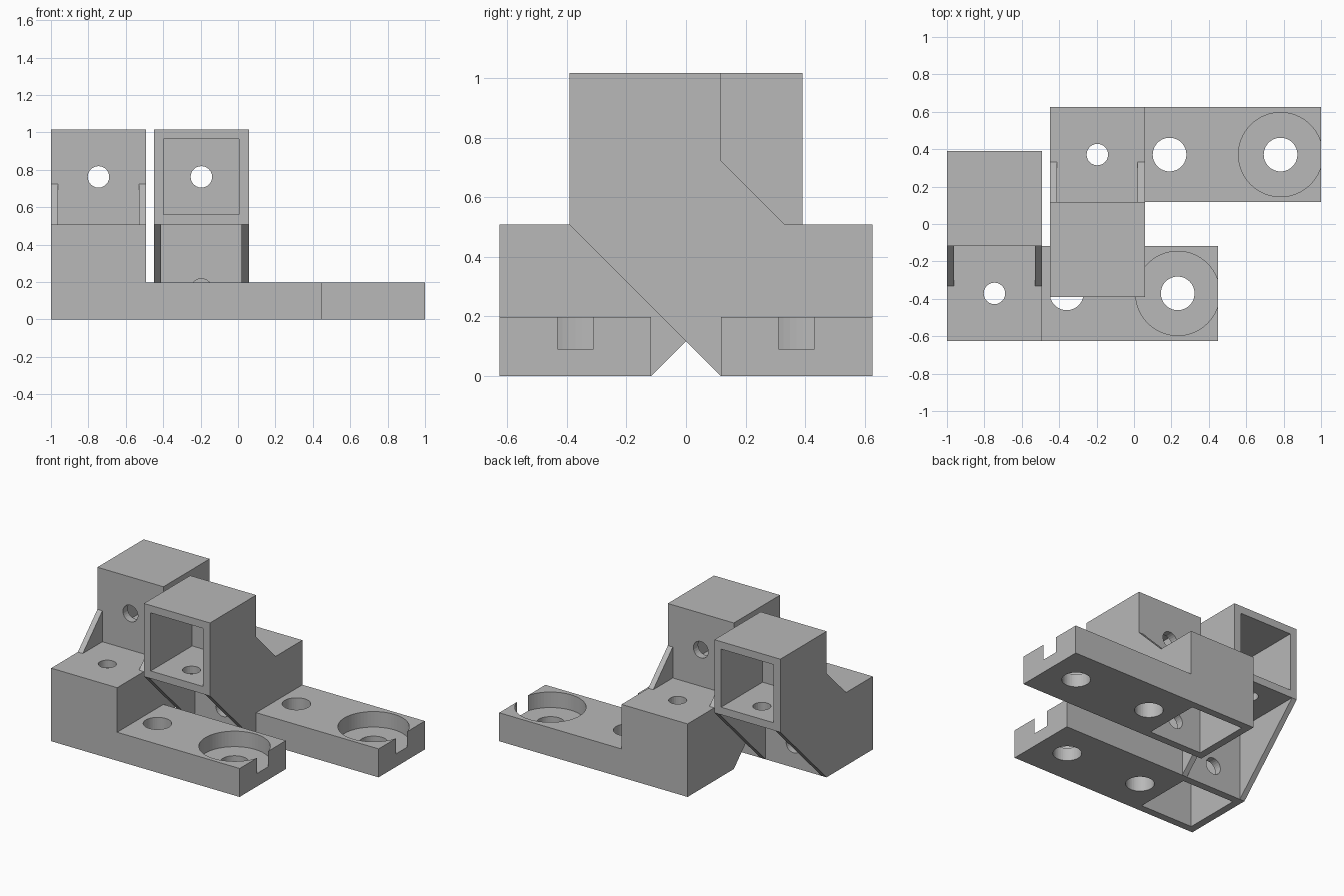
import bpy
import bmesh
from mathutils import Matrix, Vector

old = bpy.data.objects.get("Cube")
if old:
    bpy.data.objects.remove(old, do_unlink=True)

grey = bpy.data.materials.new("plain grey")
grey.use_nodes = True
grey.diffuse_color = (0.48, 0.48, 0.48, 1)
grey.node_tree.nodes["Principled BSDF"].inputs["Base Color"].default_value = (0.48, 0.48, 0.48, 1)

W = 0.508          # outer side of each square block
T = 0.052          # wall thickness
WEB = 0.038        # gusset thickness
INNER = 0.117      # distance of the inner foot wall from the centre line
OUTER = INNER + W
REACH = INNER - W  # open end of the upper block
MID = W / 2
LOW = 0.16         # distance of the offset screw holes from the open end


def finish(name, bm):
    bmesh.ops.recalc_face_normals(bm, faces=bm.faces)
    mesh = bpy.data.meshes.new(name)
    bm.to_mesh(mesh)
    bm.free()
    mesh.materials.append(grey)
    ob = bpy.data.objects.new(name, mesh)
    bpy.context.collection.objects.link(ob)
    return ob


def prism(name, points, offset):
    """Extrude a closed 3D outline along an offset."""
    bm = bmesh.new()
    face = bm.faces.new([bm.verts.new(p) for p in points])
    grown = bmesh.ops.extrude_face_region(bm, geom=[face])["geom"]
    verts = [g for g in grown if isinstance(g, bmesh.types.BMVert)]
    bmesh.ops.translate(bm, verts=verts, vec=offset)
    return finish(name, bm)


def box(name, lo, hi):
    bm = bmesh.new()
    lo, hi = Vector(lo), Vector(hi)
    bmesh.ops.create_cube(bm, size=1, matrix=Matrix.Translation((lo + hi) / 2)
                          @ Matrix.Diagonal((*(hi - lo), 1)))
    return finish(name, bm)


def drill(centre, radius, depth, axis="Z", sides=48):
    bm = bmesh.new()
    turn = Matrix.Rotation(1.5707963, 4, "X") if axis == "Y" else Matrix()
    bmesh.ops.create_cone(bm, cap_ends=True, segments=sides, radius1=radius, radius2=radius,
                          depth=depth, matrix=Matrix.Translation(centre) @ turn)
    return finish("cutter", bm)


def carve(ob, cutters):
    """Subtract the cutters, then delete them."""
    for c in cutters:
        c.hide_render = True
        mod = ob.modifiers.new("cut", "BOOLEAN")
        mod.operation, mod.solver, mod.object = "DIFFERENCE", "EXACT", c
    deps = bpy.context.evaluated_depsgraph_get()
    mesh = bpy.data.meshes.new_from_object(ob.evaluated_get(deps))
    ob.modifiers.clear()
    ob.data = mesh
    for c in cutters:
        bpy.data.objects.remove(c, do_unlink=True)


def bracket(prefix, x0, mirrored):
    mx = x0 + MID
    my = INNER + MID

    # Foot block with the long flat arm, hollow from below
    outline = [(0, 0), (1.45, 0), (1.45, 0.198), (W, 0.198), (W, W), (0, W)]
    foot = prism(prefix + "_foot_and_arm", [(x0 + x, INNER, z) for x, z in outline], (0, W, 0))
    bore = x0 + 1.2335
    carve(foot, [
        box("cutter", (x0 + T, INNER + T, -0.1), (x0 + W - T, OUTER - T, W - T)),
        drill((mx, my, W), 0.0575, 0.3, sides=24),
        drill((mx, INNER, LOW), 0.0575, 0.2, "Y", 24),
        drill((x0 + 0.64, my, 0.1), 0.09, 0.5),
        drill((bore, my, 0.1), 0.09, 0.5),
        drill((bore, my, 0.29), 0.225, 0.4, sides=64),
    ])

    # Upper block, hollow from its open end
    top = box(prefix + "_upper_block", (x0, REACH, W), (x0 + W, INNER, 2 * W))
    carve(top, [
        box("cutter", (x0 + T, REACH - 0.1, W + T), (x0 + W - T, INNER - T, 2 * W - T)),
        drill((mx, INNER, W + MID), 0.0575, 0.3, "Y", 24),
        drill((mx, REACH + LOW, W), 0.0575, 0.2, sides=24),
    ])
    parts = [foot, top]

    # Thin gussets joining both blocks on each side
    lower = [(INNER, 0), (INNER, W), (REACH, W)]
    upper = [(INNER, W), (INNER + 0.215, W), (INNER, W + 0.215)]
    for side, x in (("right", x0), ("left", x0 + W - WEB)):
        for level, tri in (("lower", lower), ("upper", upper)):
            parts.append(prism(f"{prefix}_{level}_gusset_{side}",
                               [(x, y, z) for y, z in tri], (WEB, 0, 0)))

    if mirrored:
        for ob in parts:
            ob.data.transform(Matrix.Diagonal((1, -1, 1, 1)))
            ob.data.flip_normals()


bracket("back_bracket", -0.45, False)
bracket("front_bracket", -1.0, True)
